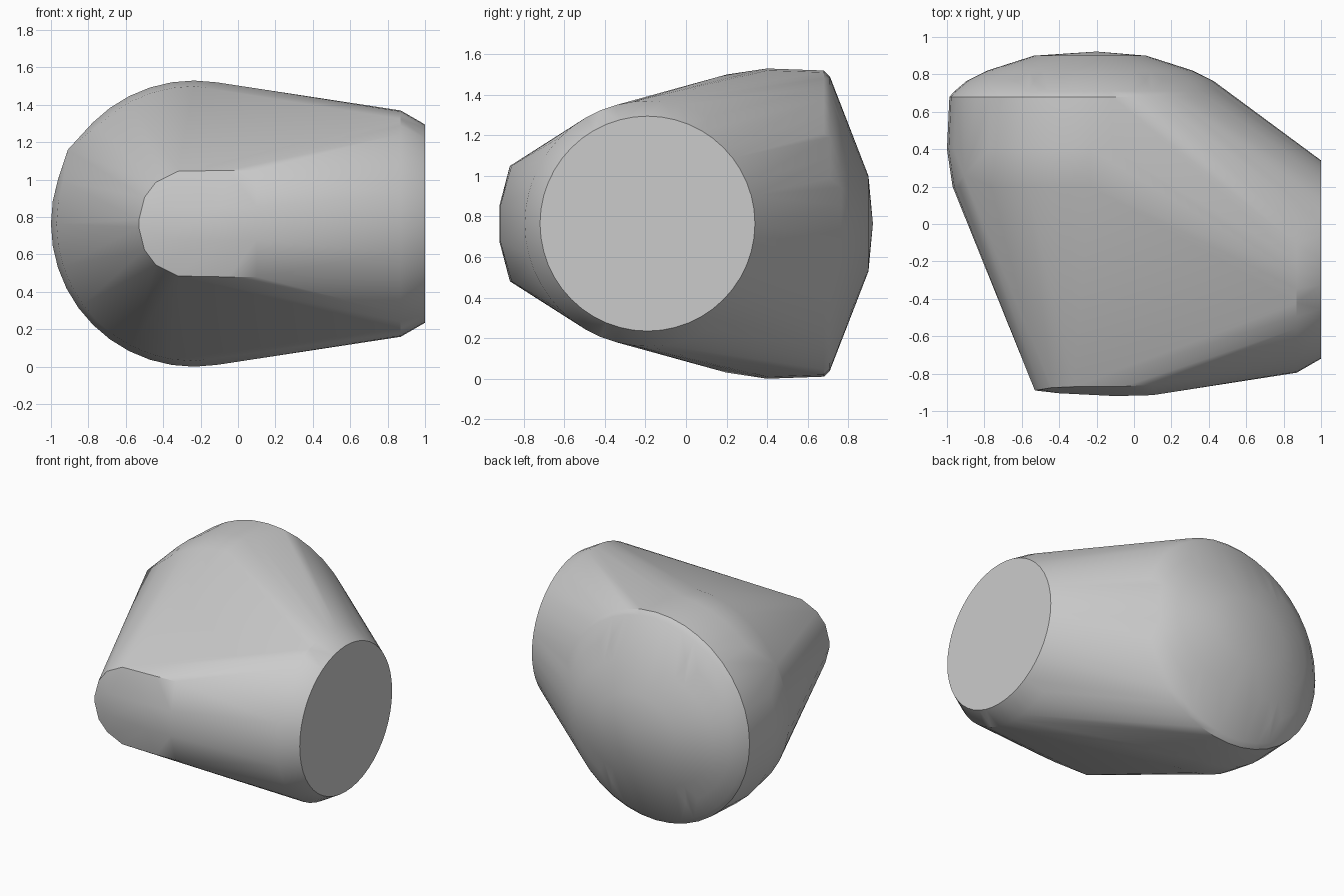
import bpy
import bmesh
from math import cos, sin, pi

cube = bpy.data.objects.get("Cube")
if cube:
    bpy.data.objects.remove(cube)

MID = 0.765   # height of the main axis
bm = bmesh.new()


def ring_y(y, rx, rz, cx=-0.235, n=40):
    """Ellipse of points facing the back."""
    for i in range(n):
        a = 2 * pi * i / n
        bm.verts.new((cx + rx * cos(a), y, MID + rz * sin(a)))


def ring_x(x, r, cy=-0.19, n=48):
    """Circle of points facing the left side."""
    for i in range(n):
        a = 2 * pi * i / n
        bm.verts.new((x, cy + r * cos(a), MID + r * sin(a)))


# Large barrel and its shallow rear dome
for y, rx, rz in [(0.2, 0.735, 0.735), (0.4, 0.765, 0.765), (0.68, 0.752, 0.755),
                  (0.71, 0.725, 0.725), (0.765, 0.66, 0.58), (0.82, 0.55, 0.44),
                  (0.9, 0.3, 0.235)]:
    ring_y(y, rx, rz)
bm.verts.new((-0.2, 0.922, MID))

# Flat round end with its chamfer
ring_x(0.87, 0.605)
ring_x(1.0, 0.53)

# Blunt front nose, mirrored above and below the axis
for x, y, h in [(-0.53, -0.89, 0.02), (-0.5, -0.885, 0.14), (-0.44, -0.875, 0.22),
                (-0.32, -0.87, 0.28), (-0.05, -0.868, 0.285), (0.1, -0.86, 0.285),
                (-0.4, -0.905, 0.08), (-0.1, -0.92, 0.09), (0.1, -0.915, 0.09)]:
    for side in (1, -1):
        bm.verts.new((x, y, MID + side * h))

# Raised corner on the shoulder
bm.verts.new((-0.91, 0.26, 1.16))

# Wrap all the sections in one tight skin
hull = bmesh.ops.convex_hull(bm, input=bm.verts[:])
loose = {g for g in hull["geom_interior"] + hull["geom_unused"]
         if isinstance(g, bmesh.types.BMVert)}
bmesh.ops.delete(bm, geom=list(loose), context="VERTS")
bmesh.ops.dissolve_limit(bm, angle_limit=0.01, verts=bm.verts[:], edges=bm.edges[:])
bmesh.ops.recalc_face_normals(bm, faces=bm.faces[:])

mesh = bpy.data.meshes.new("rounded_hull")
bm.to_mesh(mesh)
bm.free()
body = bpy.data.objects.new("rounded_hull", mesh)
bpy.context.collection.objects.link(body)

# Plain grey finish
grey = bpy.data.materials.new("plain_grey")
grey.use_nodes = True
colour = (0.6, 0.6, 0.6, 1.0)
grey.diffuse_color = colour
grey.node_tree.nodes["Principled BSDF"].inputs["Base Color"].default_value = colour
mesh.materials.append(grey)

bpy.ops.object.select_all(action="DESELECT")
body.select_set(True)
bpy.context.view_layer.objects.active = body
bpy.ops.object.shade_smooth_by_angle(angle=pi / 6)
